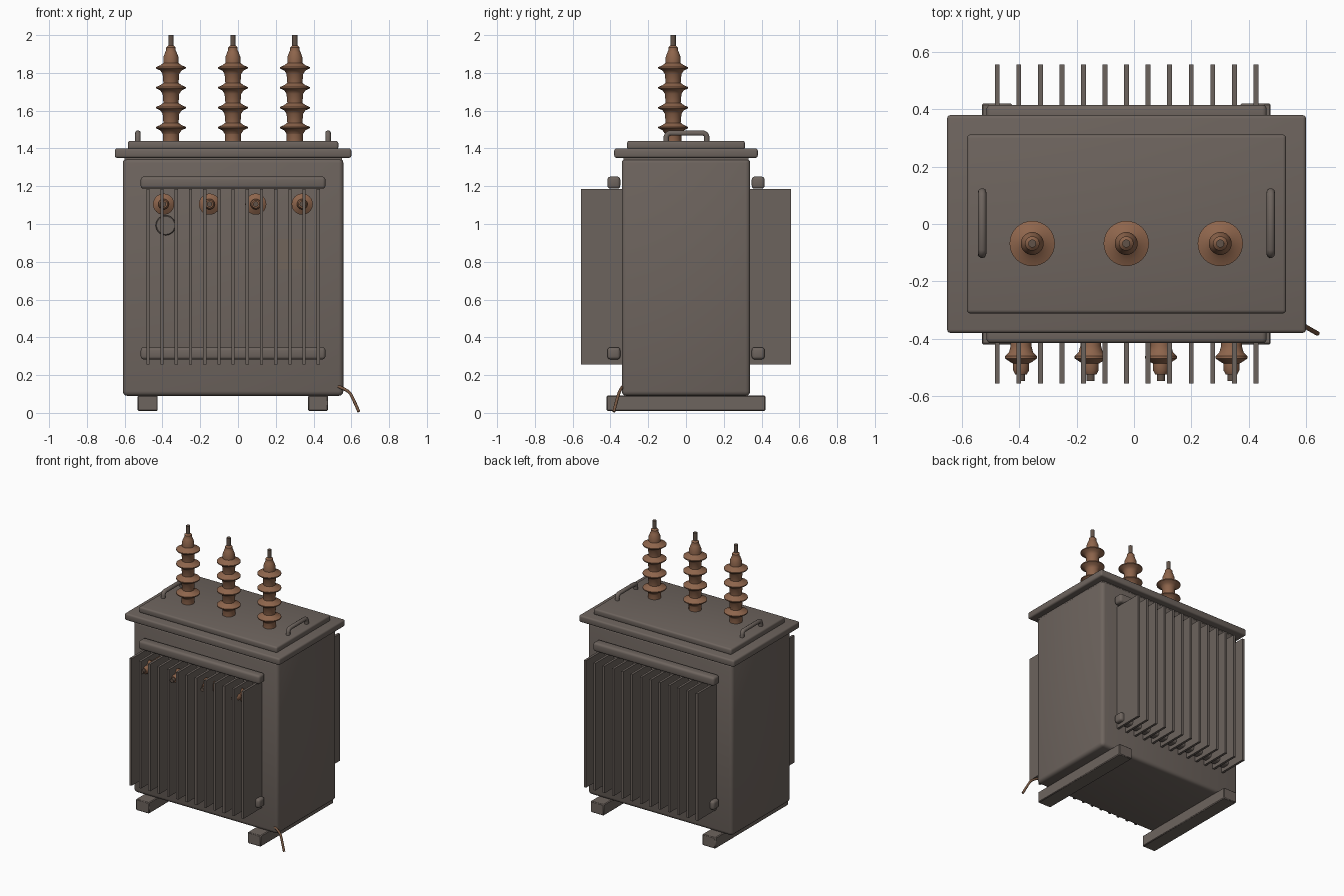
import bpy, bmesh, math
from mathutils import Matrix, Vector

if "Cube" in bpy.data.objects:
    bpy.data.objects.remove(bpy.data.objects["Cube"])


def material(name, rgb):
    m = bpy.data.materials.new(name)
    m.diffuse_color = (*rgb, 1)
    m.use_nodes = True
    m.node_tree.nodes["Principled BSDF"].inputs["Base Color"].default_value = m.diffuse_color
    return m


STEEL = material("tank grey brown", (0.155, 0.128, 0.112))
FIN = material("fin grey brown", (0.150, 0.125, 0.110))
PORCELAIN = material("porcelain brown", (0.27, 0.13, 0.072))
ROD = material("dark terminal metal", (0.12, 0.085, 0.065))
COPPER = material("copper cable", (0.18, 0.095, 0.055))
PLATE = material("nameplate tan", (0.165, 0.128, 0.105))
CX = -0.026  # middle of the tank


def finish(name, bm, mat, smooth=40):
    me = bpy.data.meshes.new(name)
    bmesh.ops.recalc_face_normals(bm, faces=bm.faces)
    bm.to_mesh(me)
    bm.free()
    me.materials.append(mat)
    ob = bpy.data.objects.new(name, me)
    bpy.context.collection.objects.link(ob)
    if smooth:
        bpy.ops.object.select_all(action='DESELECT')
        ob.select_set(True)
        bpy.context.view_layer.objects.active = ob
        bpy.ops.object.shade_smooth_by_angle(angle=math.radians(smooth))
    return ob


def box(name, lo, hi, mat, bevel=0.0, segments=3):
    lo, hi = Vector(lo), Vector(hi)
    bm = bmesh.new()
    bmesh.ops.create_cube(bm, size=1)
    for v in bm.verts:
        v.co = (lo + hi) / 2 + v.co * (hi - lo)
    if bevel:
        bmesh.ops.bevel(bm, geom=bm.edges[:], offset=bevel, segments=segments,
                        profile=0.5, affect='EDGES')
    return finish(name, bm, mat, 40 if bevel else 0)


def lathe(name, profile, mat, matrix, sides=32):
    # profile of (radius, height) spun around local z, with capped ends
    bm = bmesh.new()
    rings = [[bm.verts.new((r * math.cos(math.tau * i / sides),
                            r * math.sin(math.tau * i / sides), h))
              for i in range(sides)] for r, h in profile]
    for a, b in zip(rings, rings[1:]):
        for i in range(sides):
            j = (i + 1) % sides
            bm.faces.new((a[i], a[j], b[j], b[i]))
    bm.faces.new(rings[0])
    bm.faces.new(rings[-1])
    bm.transform(matrix)
    return finish(name, bm, mat, 35)


def tube(name, points, radius, mat, smooth_path=False):
    cu = bpy.data.curves.new(name, 'CURVE')
    cu.dimensions = '3D'
    cu.bevel_depth = radius
    cu.bevel_resolution = 3
    cu.use_fill_caps = True
    sp = cu.splines.new('NURBS' if smooth_path else 'POLY')
    sp.points.add(len(points) - 1)
    for p, co in zip(sp.points, points):
        p.co = (*co, 1)
    if smooth_path:
        sp.use_endpoint_u = True
        sp.order_u = 3
    cu.materials.append(mat)
    ob = bpy.data.objects.new(name, cu)
    bpy.context.collection.objects.link(ob)
    bpy.ops.object.select_all(action='DESELECT')
    ob.select_set(True)
    bpy.context.view_layer.objects.active = ob
    bpy.ops.object.convert(target='MESH')
    bpy.ops.object.shade_smooth_by_angle(angle=math.radians(50))


# Tank, lid and skids
box("tank", (-0.61, -0.34, 0.09), (0.558, 0.34, 1.348), STEEL, 0.025)
box("lid_flange", (-0.652, -0.38, 1.35), (0.60, 0.38, 1.40), STEEL, 0.012)
box("lid_gasket", (-0.60, -0.33, 1.34), (0.55, 0.33, 1.355), STEEL)
box("lid_plate", (-0.583, -0.312, 1.395), (0.531, 0.312, 1.44), STEEL, 0.012)
for side, x in (("left", -0.478), ("right", 0.424)):
    box(f"skid_{side}", (x - 0.053, -0.42, 0.011), (x + 0.053, 0.42, 0.092), STEEL, 0.005, 1)

# Radiators on front and back
for side, s in (("front", -1), ("back", 1)):
    for level, z in (("lower", 0.315), ("upper", 1.219)):
        y = sorted((s * 0.348, s * 0.416))
        box(f"{side}_{level}_header", (CX - 0.489, y[0], z - 0.032),
            (CX + 0.489, y[1], z + 0.032), STEEL, 0.016)
    for i in range(13):
        x = CX + (i - 6) * 0.0752
        y = sorted((s * 0.335, s * 0.557))
        box(f"{side}_fin_{i + 1}", (x - 0.0085, y[0], 0.257),
            (x + 0.0085, y[1], 1.184), FIN)

# High voltage bushings: stacked sheds and a terminal rod
profile = [(0.043, 0.0), (0.043, 0.04)]
for k in range(4):
    z = 0.075 + k * 0.1055
    profile += [(0.044, z - 0.032), (0.056, z - 0.014), (0.079, z - 0.003),
                (0.079, z + 0.004), (0.056, z + 0.014), (0.040, z + 0.026)]
profile += [(0.040, 0.448), (0.030, 0.475), (0.025, 0.485), (0.025, 0.50), (0.014, 0.51)]
for i, x in enumerate((-0.355, -0.027, 0.301)):
    at = Matrix.Translation((x, -0.068, 1.435))
    lathe(f"high_voltage_bushing_{i + 1}", profile, PORCELAIN, at)
    lathe(f"high_voltage_terminal_{i + 1}", [(0.014, 0.48), (0.014, 0.565)], ROD, at, 16)

# Low voltage bushings pointing forward between the fins
for i, x in enumerate((-0.394, -0.151, 0.094, 0.34)):
    at = Matrix.Translation((x, -0.335, 1.105)) @ Matrix.Rotation(math.pi / 2, 4, 'X')
    lathe(f"low_voltage_bushing_{i + 1}",
          [(0.036, 0), (0.036, 0.09), (0.042, 0.112), (0.056, 0.126), (0.056, 0.134),
           (0.040, 0.145), (0.028, 0.152), (0.028, 0.175), (0.020, 0.19)], PORCELAIN, at)
    lathe(f"low_voltage_terminal_{i + 1}", [(0.014, 0.17), (0.014, 0.213)], ROD, at, 16)

# Gauge and nameplate on the tank front
lathe("gauge", [(0.053, 0), (0.053, 0.03), (0.048, 0.035)], STEEL,
      Matrix.Translation((-0.383, -0.335, 0.993)) @ Matrix.Rotation(math.pi / 2, 4, 'X'))
box("nameplate", (0.19, -0.346, 0.76), (0.372, -0.338, 0.92), PLATE)

# Lifting handles on the lid
for side, x in (("left", -0.53), ("right", 0.477)):
    half = [(0.107, 1.43), (0.107, 1.462), (0.102, 1.474), (0.09, 1.481)]
    path = [(x, y + 0.003, z) for y, z in half]
    path += [(x, 0.003 - y, z) for y, z in reversed(half)]
    tube(f"lifting_handle_{side}", path, 0.015, STEEL)

# Earth cable at the lower right corner
tube("earth_cable", [(0.53, -0.335, 0.14), (0.585, -0.35, 0.12), (0.61, -0.365, 0.075),
                     (0.64, -0.382, 0.006)], 0.008, COPPER, True)
